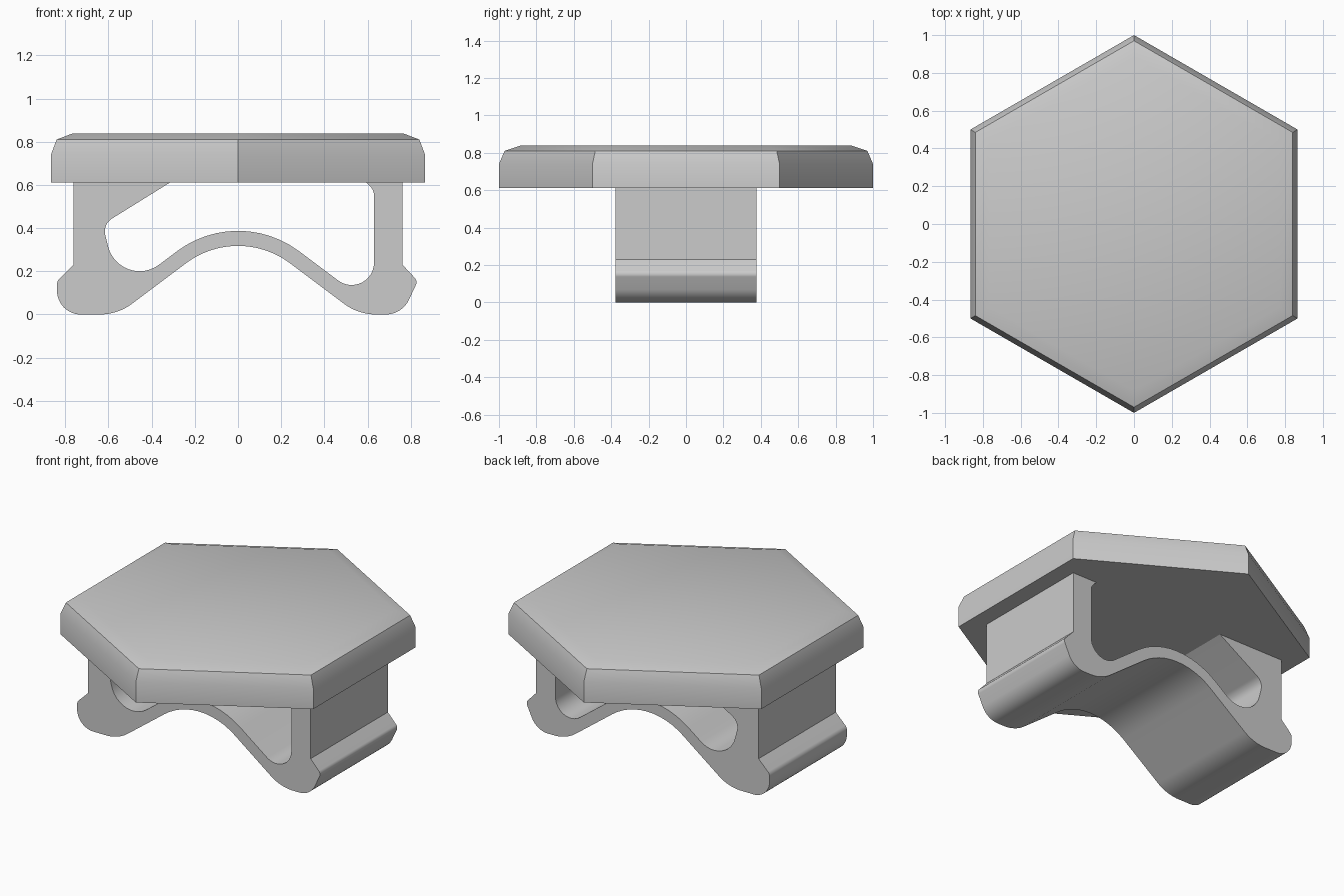
import bpy
import bmesh
import math
from mathutils import Vector

cube = bpy.data.objects.get("Cube")
if cube:
    bpy.data.objects.remove(cube, do_unlink=True)

grey = bpy.data.materials.new("plain grey")
grey.use_nodes = True
colour = (0.6, 0.6, 0.6, 1)
grey.diffuse_color = colour
grey.node_tree.nodes["Principled BSDF"].inputs["Base Color"].default_value = colour


def finish(bm, name):
    """Turn a bmesh into a smooth-shaded object with crisp edges."""
    bmesh.ops.recalc_face_normals(bm, faces=bm.faces)
    mesh = bpy.data.meshes.new(name)
    bm.to_mesh(mesh)
    bm.free()
    mesh.materials.append(grey)
    obj = bpy.data.objects.new(name, mesh)
    bpy.context.collection.objects.link(obj)
    bpy.ops.object.select_all(action="DESELECT")
    obj.select_set(True)
    bpy.context.view_layer.objects.active = obj
    bpy.ops.object.shade_smooth_by_angle(angle=math.radians(30))
    return obj


def fillet(corners, steps=12):
    """Round each (x, z, radius) corner of a closed outline with an arc."""
    outline = []
    for i, (x, z, radius) in enumerate(corners):
        point = Vector((x, z))
        if radius == 0:
            outline.append(point)
            continue
        before = (Vector(corners[i - 1][:2]) - point).normalized()
        after = (Vector(corners[(i + 1) % len(corners)][:2]) - point).normalized()
        half = before.angle(after) / 2
        centre = point + (before + after).normalized() * (radius / math.sin(half))
        start = point + before * (radius / math.tan(half)) - centre
        end = point + after * (radius / math.tan(half)) - centre
        sweep = math.pi - 2 * half
        for s in range(steps + 1):
            t = s / steps
            outline.append(centre + (start * math.sin((1 - t) * sweep)
                                     + end * math.sin(t * sweep)) / math.sin(sweep))
    return outline


# Hexagonal top: stacked rings with a bevelled rim and a gently sloped crown
bm = bmesh.new()
rings = []
for radius, z in [(1, 0.612), (1, 0.74), (0.97, 0.81), (0.885, 0.838)]:
    rings.append([bm.verts.new((radius * math.sin(k * math.pi / 3),
                                radius * math.cos(k * math.pi / 3), z))
                  for k in range(6)])
for low, high in zip(rings, rings[1:]):
    for k in range(6):
        n = (k + 1) % 6
        bm.faces.new((low[k], low[n], high[n], high[k]))
bm.faces.new(rings[0])
bm.faces.new(rings[-1])
finish(bm, "hexagonal_top")

# Spring clip: one rounded outline, outer edge first and then the inner edge
corners = [
    (-0.762, 0.614, 0), (-0.762, 0.23, 0), (-0.838, 0.155, 0.04),
    (-0.838, 0, 0.11), (-0.557, 0, 0.25), (0, 0.418, 0.4),
    (0.557, 0, 0.25), (0.76, 0, 0.12), (0.832, 0.155, 0.03),
    (0.762, 0.23, 0), (0.762, 0.614, 0),
    (0.59, 0.614, 0), (0.63, 0.575, 0.06), (0.63, 0.0325, 0.104),
    (0, 0.505, 0.47), (-0.546, 0.095, 0.15), (-0.627, 0.417, 0.07),
    (-0.31, 0.614, 0),
]
half_depth = 0.378
bm = bmesh.new()
profile = bm.faces.new([bm.verts.new((p.x, -half_depth, p.y)) for p in fillet(corners)])
extruded = bmesh.ops.extrude_face_region(bm, geom=[profile], use_keep_orig=True)
moved = [v for v in extruded["geom"] if isinstance(v, bmesh.types.BMVert)]
bmesh.ops.translate(bm, verts=moved, vec=(0, 2 * half_depth, 0))
finish(bm, "spring_clip")
